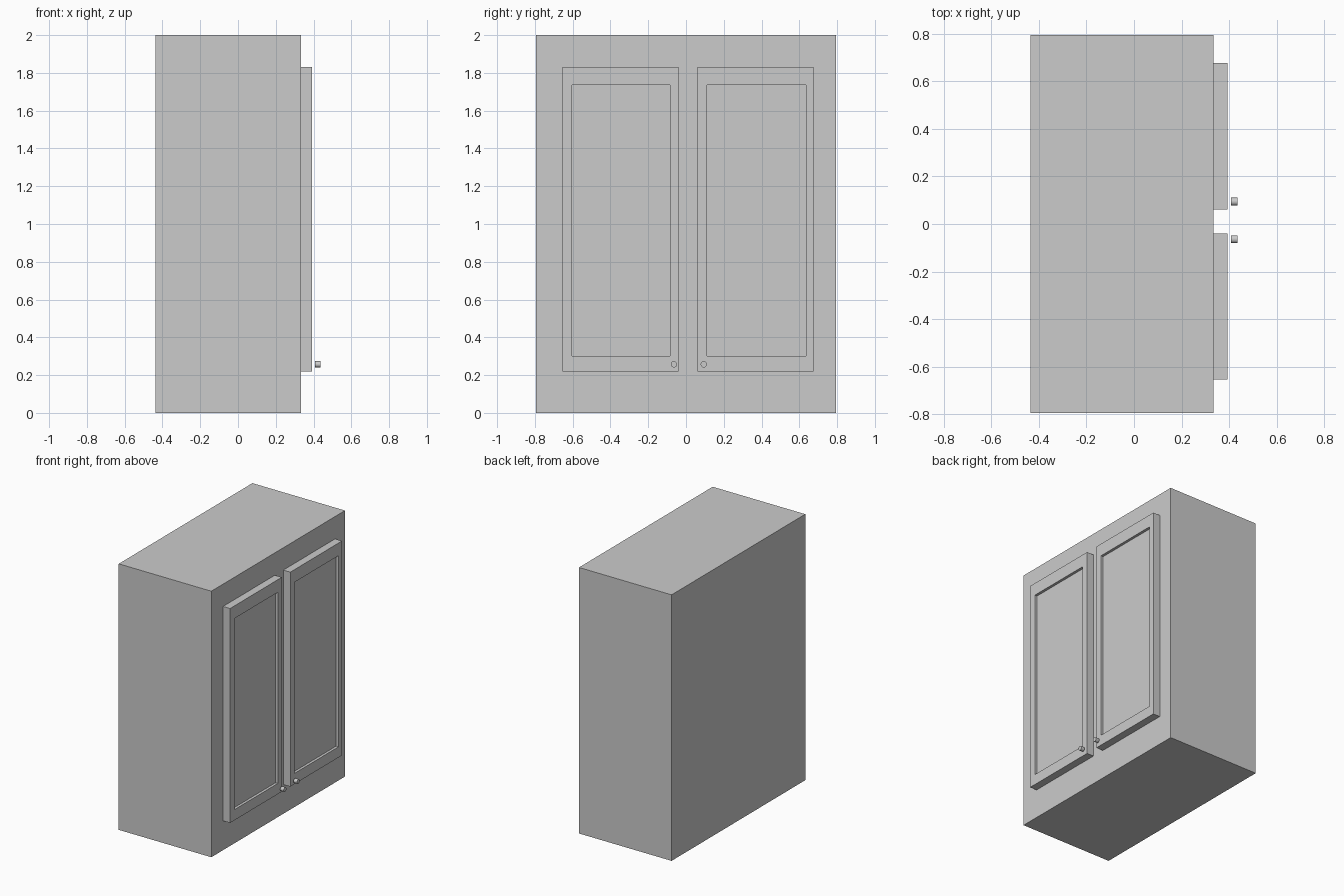
import bpy, bmesh, math
from mathutils import Matrix

if "Cube" in bpy.data.objects:
    bpy.data.objects.remove(bpy.data.objects["Cube"])

FRONT = 0.334          # x of the cabinet face carrying the doors
DOOR_FACE = 0.392      # x of the door fronts
RECESS = 0.02          # depth of the door panels


def finish(name, bm):
    bmesh.ops.recalc_face_normals(bm, faces=bm.faces)
    mesh = bpy.data.meshes.new(name)
    bm.to_mesh(mesh)
    bm.free()
    obj = bpy.data.objects.new(name, mesh)
    bpy.context.collection.objects.link(obj)
    return obj


def rings_solid(name, rings):
    """Closed solid from successive rectangles (x, y0, y1, z0, z1)."""
    bm = bmesh.new()
    loops = [[bm.verts.new((x, y, z)) for y, z in
              ((y0, z0), (y1, z0), (y1, z1), (y0, z1))]
             for x, y0, y1, z0, z1 in rings]
    for a, b in zip(loops, loops[1:]):
        for i in range(4):
            j = (i + 1) % 4
            bm.faces.new((a[i], a[j], b[j], b[i]))
    bm.faces.new(loops[0])
    bm.faces.new(loops[-1])
    return finish(name, bm)


def door(name, outer, inner):
    z_out, z_in = (0.22, 1.832), (0.30, 1.737)
    rings_solid(name, [(FRONT, *outer, *z_out), (DOOR_FACE, *outer, *z_out),
                       (DOOR_FACE, *inner, *z_in),
                       (DOOR_FACE - RECESS, *inner, *z_in)])


def knob(name, y):
    bm = bmesh.new()
    place = Matrix.Translation((0.4215, y, 0.257)) @ Matrix.Rotation(math.pi / 2, 4, 'Y')
    bmesh.ops.create_cone(bm, cap_ends=True, segments=24, radius1=0.0165,
                          radius2=0.0165, depth=0.029, matrix=place)
    obj = finish(name, bm)
    bpy.ops.object.select_all(action='DESELECT')
    obj.select_set(True)
    bpy.context.view_layer.objects.active = obj
    bpy.ops.object.shade_smooth_by_angle(angle=math.radians(30))


# Cabinet box
body = (-0.794, 0.794, 0.0, 2.0)
rings_solid("cabinet_body", [(-0.436, *body), (FRONT, *body)])

# Pair of recessed-panel doors
door("left_door", (-0.654, -0.039), (-0.604, -0.086))
door("right_door", (0.061, 0.676), (0.11, 0.634))

# Round knobs standing just off the doors
knob("left_knob", -0.064)
knob("right_knob", 0.094)
